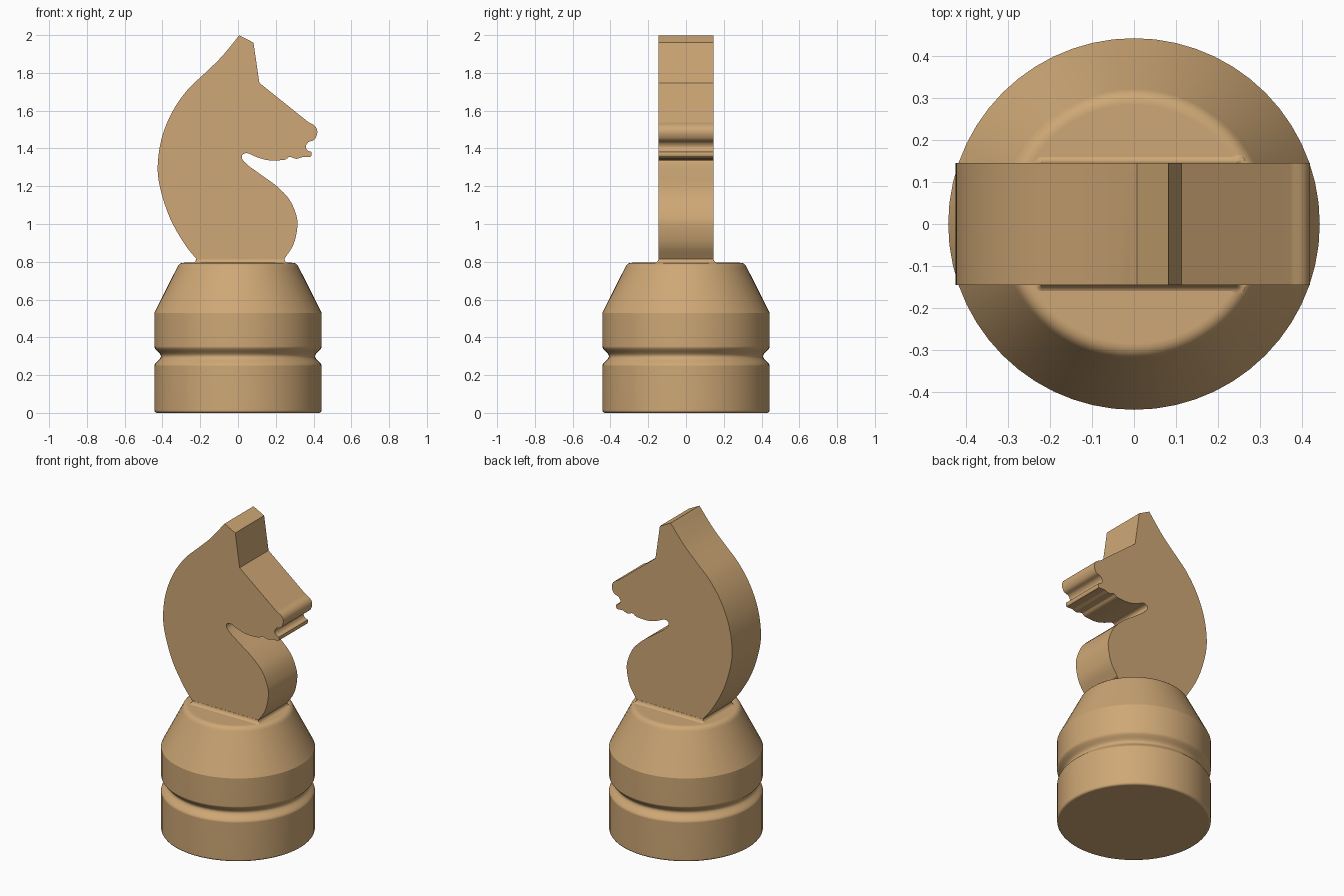
import bpy, bmesh, math
from mathutils import Vector

if "Cube" in bpy.data.objects:
    bpy.data.objects.remove(bpy.data.objects["Cube"])

wood = bpy.data.materials.new("tan wood")
wood.diffuse_color = (0.62, 0.39, 0.18, 1)
wood.use_nodes = True
wood.node_tree.nodes["Principled BSDF"].inputs["Base Color"].default_value = wood.diffuse_color


def finish(name, bm, angle):
    """Turn a bmesh into a smooth shaded object with clean flat faces."""
    bmesh.ops.recalc_face_normals(bm, faces=bm.faces[:])
    mesh = bpy.data.meshes.new(name)
    bm.to_mesh(mesh)
    bm.free()
    obj = bpy.data.objects.new(name, mesh)
    bpy.context.collection.objects.link(obj)
    mesh.materials.append(wood)
    bpy.ops.object.select_all(action='DESELECT')
    obj.select_set(True)
    bpy.context.view_layer.objects.active = obj
    bpy.ops.object.shade_smooth_by_angle(angle=math.radians(angle))
    mod = obj.modifiers.new("clean shading", 'WEIGHTED_NORMAL')
    mod.keep_sharp = True
    return obj


def loft(rings):
    """Skin a stack of equal-length closed rings and cap both ends."""
    bm = bmesh.new()
    rows = [[bm.verts.new(p) for p in ring] for ring in rings]
    n = len(rows[0])
    for a, b in zip(rows, rows[1:]):
        for i in range(n):
            j = (i + 1) % n
            bm.faces.new((a[i], a[j], b[j], b[i]))
    bm.faces.new(rows[0])
    bm.faces.new(rows[-1])
    return bm


def spline(pts, steps=4):
    """Catmull-Rom curve through the points."""
    p = [Vector(q) for q in pts]
    if len(p) == 2:
        return p
    p = [2 * p[0] - p[1]] + p + [2 * p[-1] - p[-2]]
    out = []
    for a, b, c, d in zip(p, p[1:], p[2:], p[3:]):
        for k in range(steps):
            t = k / steps
            out.append(0.5 * (2 * b + (c - a) * t + (2 * a - 5 * b + 4 * c - d) * t * t
                              + (3 * b - a - 3 * c + d) * t ** 3))
    return out + [p[-2]]


# Turned base: rounded foot, groove, tapered shoulder, rounded top rim
R = 0.443
profile = [(R - 0.014 + 0.014 * math.sin(a), 0.014 - 0.014 * math.cos(a))
           for a in (math.pi / 2 * k / 4 for k in range(5))]
for k in range(17):
    t = k / 8 - 1
    profile.append((R - 0.0175 * (1 + math.cos(math.pi * t)), 0.30 + 0.052 * t))
profile += [(R, 0.53), (0.322, 0.770), (0.317, 0.780), (0.308, 0.789),
            (0.297, 0.794), (0.285, 0.795)]
SIDES = 56
finish("turned_base", loft([[(r * math.cos(2 * math.pi * i / SIDES),
                              r * math.sin(2 * math.pi * i / SIDES), z)
                             for i in range(SIDES)] for r, z in profile]), 25)

# Horse head outline, split into runs at the sharp corners
runs = [
    # mane
    [(-0.22, 0.815), (-0.28, 0.89), (-0.36, 1.03), (-0.412, 1.19), (-0.425, 1.31),
     (-0.404, 1.454), (-0.35, 1.59), (-0.27, 1.707), (-0.177, 1.797),
     (-0.087, 1.885), (0.007, 1.999)],
    # ear and forehead
    [(0.007, 1.999), (0.082, 1.96)],
    [(0.082, 1.96), (0.113, 1.747)],
    [(0.113, 1.747), (0.372, 1.54)],
    # nose, mouth and jaw
    [(0.372, 1.54), (0.408, 1.518), (0.42, 1.485), (0.405, 1.447), (0.372, 1.433),
     (0.359, 1.408), (0.370, 1.388), (0.388, 1.38), (0.384, 1.355), (0.345, 1.355),
     (0.31, 1.345), (0.272, 1.355), (0.245, 1.34), (0.165, 1.337), (0.10, 1.354),
     (0.05, 1.375), (0.022, 1.365), (0.026, 1.338), (0.06, 1.305)],
    # chest
    [(0.06, 1.305), (0.13, 1.255), (0.205, 1.20), (0.272, 1.13), (0.309, 1.045),
     (0.314, 0.98), (0.293, 0.89), (0.245, 0.815)],
]
outline = []
for run in runs:
    outline += spline(run)[:-1]
outline += [Vector((0.245, 0.815)), Vector((0.245, 0.785)), Vector((-0.22, 0.785))]

HALF = 0.145
bm = loft([[(p.x, y, p.y) for p in outline] for y in (-HALF, HALF)])


# Soften the side rims, except round the mouth and foot
def soft(v):
    return v.co.z > 0.83 and not (v.co.x > 0 and 1.3 < v.co.z < 1.53)


rim = [e for e in bm.edges
       if abs(e.verts[0].co.y - e.verts[1].co.y) < 1e-5 and all(map(soft, e.verts))]
bmesh.ops.bevel(bm, geom=rim, offset=0.012, segments=4, profile=0.5,
                affect='EDGES', clamp_overlap=True)
finish("horse_head", bm, 28)

# Concave fillet where the neck meets the base
rings = []
for k in range(6):
    a = math.pi / 2 * k / 5
    grow, z = 0.02 * (1 - math.sin(a)), 0.794 + 0.022 * (1 - math.cos(a))
    ring = []
    for sx, sy, start in ((1, 1, 0), (-1, 1, 90), (-1, -1, 180), (1, -1, 270)):
        for q in range(4):
            c = math.radians(start + 30 * q)
            x = 0.245 if sx > 0 else -0.22
            ring.append((x + (grow + 0.001) * math.cos(c),
                         sy * HALF + (grow + 0.001) * math.sin(c), z))
    rings.append(ring)
finish("neck_fillet", loft(rings), 40)
